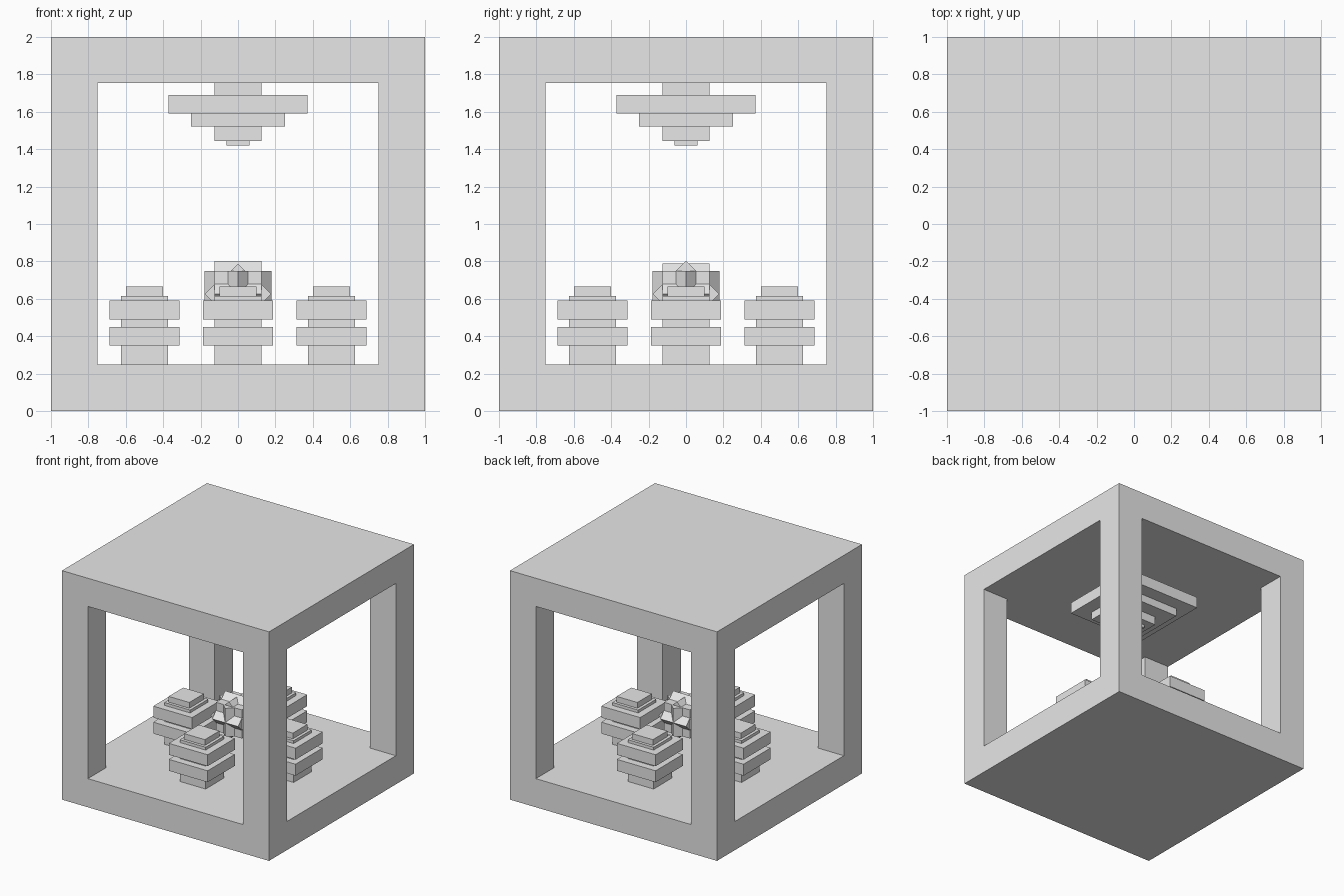
import bpy
from math import pi
from mathutils import Euler

if "Cube" in bpy.data.objects:
    bpy.data.objects.remove(bpy.data.objects["Cube"], do_unlink=True)

grey = bpy.data.materials.new("plain grey")
grey.use_nodes = True
grey.diffuse_color = (0.8, 0.8, 0.8, 1)
grey.node_tree.nodes["Principled BSDF"].inputs["Base Color"].default_value = (0.8, 0.8, 0.8, 1)


def box(name, centre, size, rotation=(0, 0, 0)):
    bpy.ops.mesh.primitive_cube_add(size=1, location=centre, rotation=rotation)
    ob = bpy.context.object
    ob.name = name
    ob.scale = size
    ob.data.materials.append(grey)
    return ob


def stack(name, x, y, layers):
    """Square steps, each given as bottom, top and half width."""
    for i, (low, high, half) in enumerate(layers):
        box(f"{name}_step_{i + 1}", (x, y, (low + high) / 2),
            (2 * half, 2 * half, high - low))


# Open frame: floor, roof and four corner posts
box("floor_slab", (0, 0, 0.125), (2, 2, 0.25))
box("roof_slab", (0, 0, 1.877), (2, 2, 0.246))
for x in (-1, 1):
    for y in (-1, 1):
        box("corner_post", (x * 0.875, y * 0.875, 1.0), (0.25, 0.25, 1.51))

# Four stepped pedestals around the middle
pedestal = [(0.25, 0.35, 0.125), (0.35, 0.45, 0.1875), (0.45, 0.49, 0.125),
            (0.49, 0.59, 0.1875), (0.59, 0.615, 0.125), (0.615, 0.665, 0.1)]
for x, y in ((0.5, 0), (-0.5, 0), (0, 0.5), (0, -0.5)):
    stack("pedestal", x, y, pedestal)

# Inverted stepped pendant under the roof
pendant = [(1.69, 1.755, 0.125), (1.59, 1.69, 0.3725), (1.52, 1.59, 0.25),
           (1.445, 1.52, 0.125), (1.42, 1.445, 0.0625)]
stack("pendant", 0, 0, pendant)

# Floating core cube with crossed diamond bars on every face
core_z, half, bar = 0.625, 0.125, 0.075
box("core_cube", (0, 0, core_z), (2 * half,) * 3)
for face in range(3):
    for side in (-1, 1):
        for along in range(3):
            if along == face:
                continue
            centre = [0, 0, core_z]
            # the second bar of each cross sits slightly deeper
            sunk = 0.015 if (face, along) == (2, 1) else 0
            centre[face] += side * (half - sunk)
            size = [bar] * 3
            size[along] = 2 * half
            turn = [0, 0, 0]
            turn[along] = pi / 4
            box("core_bar", centre, size, Euler(turn))
